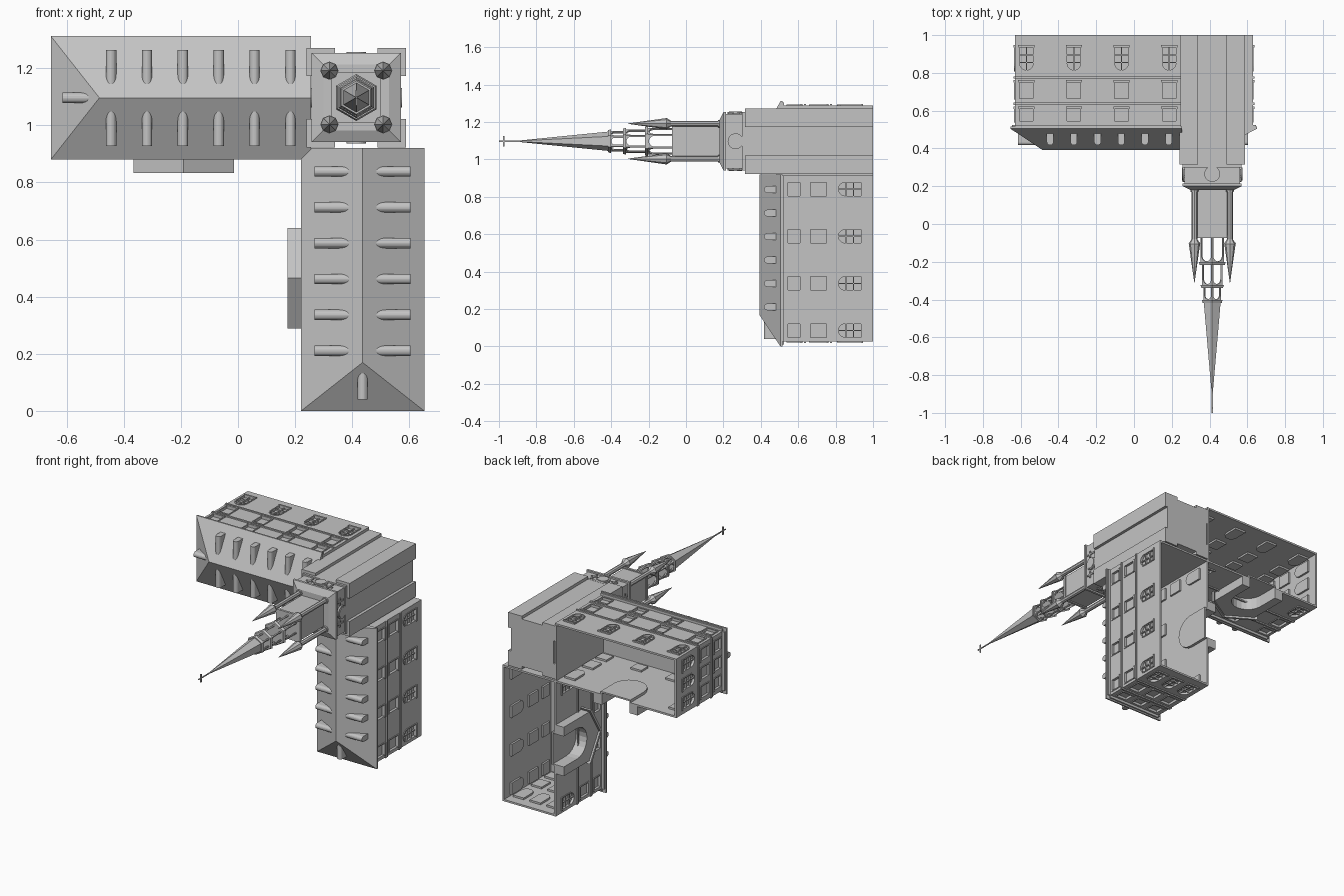
import bpy, bmesh, math
from mathutils import Matrix, Vector

cube = bpy.data.objects.get("Cube")
if cube:
    bpy.data.objects.remove(cube)

stone = bpy.data.materials.new("grey stone")
stone.use_nodes = True
GREY = (0.55, 0.55, 0.55, 1)
stone.diffuse_color = GREY
stone.node_tree.nodes["Principled BSDF"].inputs["Base Color"].default_value = GREY

# The building is laid out upright, then tipped so its spire points to the front
TIP = Matrix.Translation((0, 1, 0)) @ Matrix.Rotation(math.pi / 2, 4, 'X')


def finish(name, bm, place):
    bm.transform(TIP @ place)
    bmesh.ops.recalc_face_normals(bm, faces=bm.faces)
    mesh = bpy.data.meshes.new(name)
    bm.to_mesh(mesh)
    bm.free()
    mesh.materials.append(stone)
    ob = bpy.data.objects.new(name, mesh)
    bpy.context.collection.objects.link(ob)
    return ob


def cut(ob, cutter):
    mod = ob.modifiers.new("openings", 'BOOLEAN')
    mod.object, mod.solver = cutter, 'EXACT'
    deps = bpy.context.evaluated_depsgraph_get()
    ob.data = bpy.data.meshes.new_from_object(ob.evaluated_get(deps))
    ob.modifiers.clear()
    bpy.data.objects.remove(cutter)


def frame(origin, along, out):
    """Local frame: x runs along a wall, y points out of it, z is height."""
    m = Matrix((along, out, (0, 0, 1))).transposed().to_4x4()
    m.translation = origin
    return m


def prism(bm, profile, d0, d1, f=Matrix()):
    rings = [[bm.verts.new(f @ Vector((a, d, h))) for a, h in profile] for d in (d0, d1)]
    for r in rings:
        bm.faces.new(r)
    for i in range(len(profile)):
        j = (i + 1) % len(profile)
        bm.faces.new((rings[0][i], rings[0][j], rings[1][j], rings[1][i]))


def box(bm, a0, a1, d0, d1, h0, h1, f=Matrix()):
    prism(bm, rect((a0 + a1) / 2, (a1 - a0) / 2, h0, h1), d0, d1, f)


def rect(c, w, h0, h1):
    return [(c - w, h0), (c - w, h1), (c + w, h1), (c + w, h0)]


def arch(c, w, h0, h1):
    curve = [(c - w * math.cos(math.pi * i / 10), h1 - w + w * math.sin(math.pi * i / 10))
             for i in range(11)]
    return [(c - w, h0)] + curve + [(c + w, h0)]


def cone(bm, x, y, h0, h1, r0, r1, n, f=Matrix()):
    bmesh.ops.create_cone(bm, cap_ends=True, segments=n, radius1=r0, radius2=r1, depth=h1 - h0,
                          matrix=f @ Matrix.Translation((x, y, (h0 + h1) / 2)))


def hull(bm, pts):
    bmesh.ops.convex_hull(bm, input=[bm.verts.new(p) for p in pts])
    bmesh.ops.dissolve_limit(bm, angle_limit=0.01, verts=bm.verts, edges=bm.edges)


HALF, THICK, PORCH = 0.193, 0.012, 0.44


def wall(name, f, place, a0, a1, columns, porch=False):
    """A thin wall with recessed windows, sills, string courses and cornice."""
    slab, holes, trim = bmesh.new(), bmesh.new(), bmesh.new()
    box(slab, a0, a1, -THICK, 0, 0, 0.49, f)
    for c in columns:
        for shape, h0, h1 in ((arch, 0.065, 0.185), (rect, 0.25, 0.335), (rect, 0.39, 0.455)):
            if porch and abs(c - PORCH) < 0.2 and h0 < 0.38:
                continue
            w = 0.036
            prism(holes, shape(c, w, h0, h1), -0.03, 0.02, f)
            prism(trim, shape(c, w + 0.003, h0 - 0.003, h1 + 0.003), -0.024, -THICK, f)
            prism(trim, shape(c, w + 0.007, h0, h1 + 0.007) + shape(c, w, h0, h1)[::-1],
                  -0.004, 0.004, f)
            box(trim, c - 0.043, c + 0.043, -0.004, 0.008, h0 - 0.012, h0, f)
            if shape is arch:
                box(trim, c - 0.003, c + 0.003, -THICK, -0.002, h0, h1, f)
                for h in (0.105, 0.145):
                    box(trim, c - w, c + w, -THICK, -0.002, h - 0.003, h + 0.003, f)
    for h0, h1, d in ((0.22, 0.23, 0.008), (0.358, 0.37, 0.008), (0.475, 0.49, 0.016)):
        box(trim, a0, a1, -0.002, d, h0, h1, f)
    if porch:
        prism(holes, arch(PORCH, 0.1, -0.01, 0.24), -0.05, 0.02, f)
        prism(trim, arch(PORCH, 0.102, 0, 0.242), -0.03, -0.02, f)
        prism(trim, arch(PORCH, 0.108, 0, 0.248) + arch(PORCH, 0.1, 0, 0.24)[::-1], -0.03, 0, f)
    ob = finish(name, slab, place)
    if columns:
        cut(ob, finish("openings", holes, place))
    else:
        holes.free()
    finish(name + "_windows_and_courses", trim, place)


def wing(name, place, length, inner):
    x, nx, y = Vector((1, 0, 0)), Vector((-1, 0, 0)), Vector((0, 1, 0))
    columns = [0.06 + 0.252 * i for i in range(4)]
    end = frame((0, 0, 0), y, nx)
    court = frame((0, HALF * inner, 0), x, y * inner)
    wall(name + "_outer_wall", frame((0, -HALF * inner, 0), x, y * -inner), place,
         0, length, columns)
    wall(name + "_court_wall", court, place, 0, length, columns, True)
    wall(name + "_end_wall", end, place, -HALF, HALF, (-0.122, 0, 0.122))
    back = bmesh.new()
    box(back, length - THICK, length, -HALF, HALF, 0, 0.49)
    finish(name + "_inner_wall", back, place)

    # Hipped roof with a thin eave
    roof, e, tip = bmesh.new(), length + 0.005, 0.145
    hull(roof, [(s, t, h) for s in (-0.025, e) for t in (-0.216, 0.216) for h in (0.485, 0.495)]
         + [(tip, 0, 0.608), (e, 0, 0.608)])
    finish(name + "_roof", roof, place)

    # Barrel dormers
    dorm = bmesh.new()
    for side in (-1, 1):
        f = frame((0, 0, 0), x, y * side)
        for i in range(6):
            prism(dorm, arch(0.186 + 0.1255 * i, 0.018, 0.505, 0.583), 0.03, 0.168, f)
    prism(dorm, arch(0, 0.018, 0.505, 0.583), -0.12, -0.015, end)
    finish(name + "_dormers", dorm, place)

    # Gabled porch with an arched opening
    porch = bmesh.new()
    gable = [(PORCH - 0.16, 0), (PORCH - 0.16, 0.265), (PORCH, 0.36),
             (PORCH + 0.16, 0.265), (PORCH + 0.16, 0)]
    prism(porch, gable + arch(PORCH, 0.1, 0, 0.24)[::-1], 0, 0.058, court)
    for s in (-1, 1):
        prism(porch, [(PORCH, 0.36), (PORCH, 0.378), (PORCH + s * 0.176, 0.272),
                      (PORCH + s * 0.176, 0.254)], 0, 0.07, court)
    finish(name + "_porch", porch, place)


wing("long_wing", Matrix.Translation((-0.63, 1.096, 0)), 0.88, -1)
wing("side_wing", Matrix.Translation((0.436, 0.025, 0)) @ Matrix.Rotation(math.pi / 2, 4, 'Z'),
     0.89, 1)

# Tower
T = Matrix.Translation((0.414, 1.097, 0))
CORNERS = [(i, j) for i in (-1, 1) for j in (-1, 1)]


def square(bm, r, h0, h1):
    box(bm, -r, r, -r, r, h0, h1)


shaft = bmesh.new()
square(shaft, 0.155, 0, 0.69)
for i, j in CORNERS:
    a, b = sorted((i * 0.075, i * 0.174)), sorted((j * 0.075, j * 0.174))
    box(shaft, *a, *b, 0, 0.685)
finish("tower_shaft", shaft, T)

stage = bmesh.new()
square(stage, 0.146, 0.68, 0.79)
square(stage, 0.156, 0.685, 0.7)
square(stage, 0.156, 0.785, 0.8)
hull(stage, [(i * r, j * r, h) for i, j in CORNERS for r, h in ((0.156, 0.8), (0.115, 0.82))])
finish("clock_stage", stage, T)

# Clock faces and wall crosses on all four sides
clocks = bmesh.new()
for k in range(4):
    turn = Matrix.Rotation(k * math.pi / 2, 4, 'Z')
    f = turn @ Matrix.Translation((0, 0.146, 0.735)) @ Matrix.Rotation(-math.pi / 2, 4, 'X')
    cone(clocks, 0, 0, -0.002, 0.01, 0.042, 0.042, 24, f)
    cone(clocks, 0, 0, 0.01, 0.014, 0.034, 0.034, 24, f)
    for c in (-0.072, 0.072):
        box(clocks, c - 0.005, c + 0.005, 0.144, 0.152, 0.71, 0.775, turn)
        box(clocks, c - 0.022, c + 0.022, 0.144, 0.152, 0.744, 0.754, turn)
finish("clocks_and_crosses", clocks, T)

belfry = bmesh.new()
square(belfry, 0.08, 0.8, 1.06)
square(belfry, 0.087, 1.06, 1.075)
finish("belfry", belfry, T)

# Corner pinnacles
pins = bmesh.new()
for i, j in CORNERS:
    x, y = i * 0.094, j * 0.094
    cone(pins, x, y, 0.8, 1.1, 0.015, 0.015, 8)
    cone(pins, x, y, 0.8, 0.83, 0.022, 0.02, 8)
    cone(pins, x, y, 1.08, 1.105, 0.015, 0.032, 8)
    cone(pins, x, y, 1.105, 1.31, 0.03, 0.001, 8)
finish("corner_pinnacles", pins, T)

# Open six-sided lantern in three tiers
lantern = bmesh.new()
for h0, h1, r in ((1.07, 1.21, 0.072), (1.21, 1.33, 0.062), (1.33, 1.41, 0.054)):
    for k in range(6):
        ang = math.radians(60 * k)
        out = Vector((math.cos(ang), math.sin(ang), 0))
        f = frame(out * r * 0.866, Vector((-out.y, out.x, 0)), out)
        prism(lantern, rect(0, r / 2, h0, h1) + arch(0, r / 2 - 0.007, h0, h1 - 0.012)[::-1],
              -0.01, 0, f)
    cone(lantern, 0, 0, h1 - 0.008, h1 + 0.008, r + 0.01, r + 0.004, 6)
finish("lantern", lantern, T)

spire = bmesh.new()
cone(spire, 0, 0, 1.41, 1.9, 0.052, 0.003, 6)
box(spire, -0.003, 0.003, -0.003, 0.003, 1.88, 2)
box(spire, -0.003, 0.003, -0.027, 0.027, 1.97, 1.978)
finish("spire_and_cross", spire, T)
